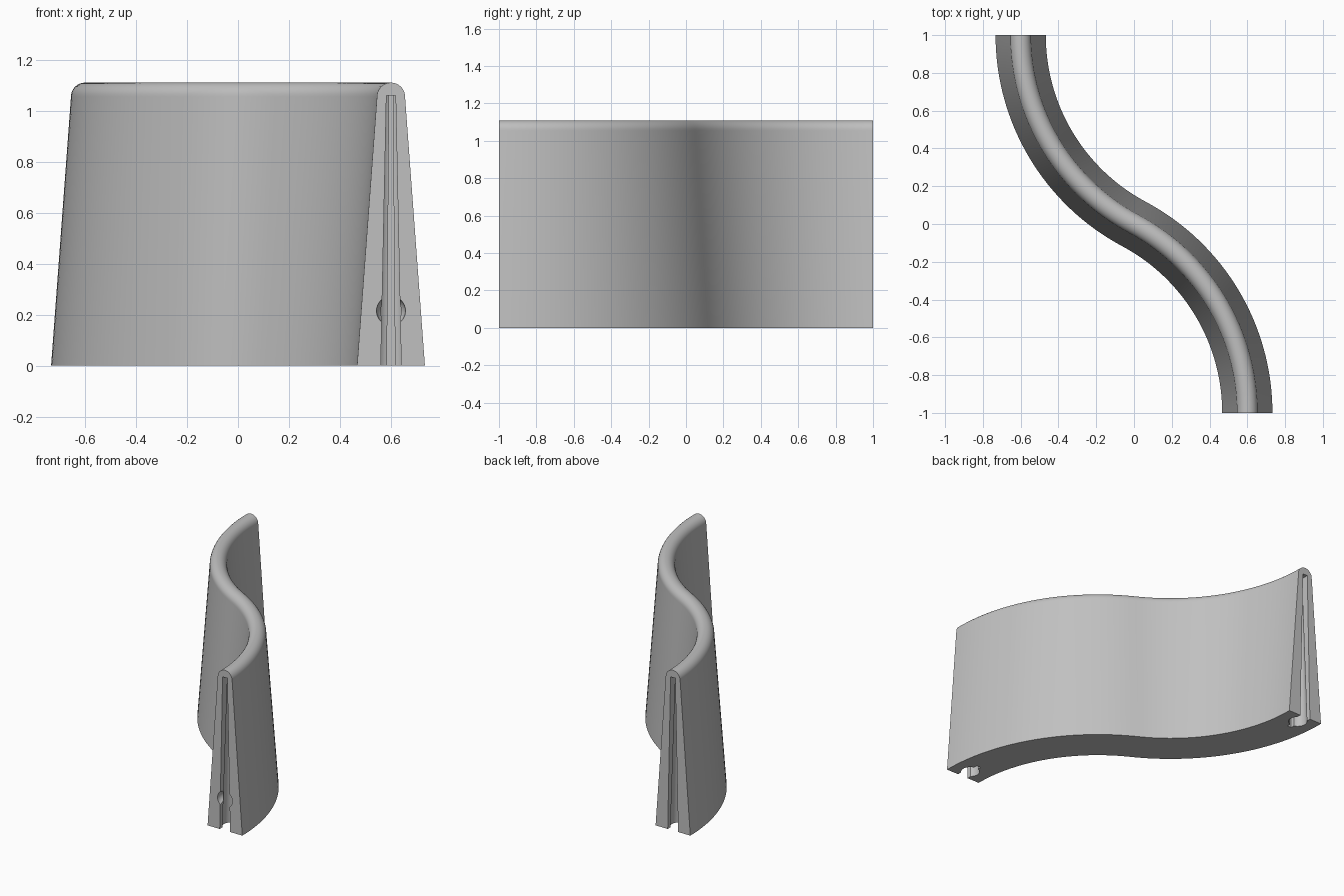
import bpy, bmesh, math
from mathutils import Matrix, Vector

if "Cube" in bpy.data.objects:
    bpy.data.objects.remove(bpy.data.objects["Cube"], do_unlink=True)

HEIGHT, END_X = 1.11, 0.6
BASE_HALF, TOP_R = 0.133, 0.055
STEPS = 32

grey = bpy.data.materials.new("light_grey")
grey.use_nodes = True
grey.diffuse_color = (0.53, 0.53, 0.53, 1)
grey.node_tree.nodes["Principled BSDF"].inputs["Base Color"].default_value = grey.diffuse_color


def make_object(name, bm):
    bmesh.ops.recalc_face_normals(bm, faces=bm.faces)
    mesh = bpy.data.meshes.new(name)
    bm.to_mesh(mesh)
    bm.free()
    mesh.materials.append(grey)
    obj = bpy.data.objects.new(name, mesh)
    bpy.context.collection.objects.link(obj)
    return obj


def loft(bm, loops):
    """Skin a list of closed loops and cap both ends."""
    rings = [[bm.verts.new(p) for p in loop] for loop in loops]
    n = len(rings[0])
    for a, b in zip(rings, rings[1:]):
        for i in range(n):
            bm.faces.new((a[i], a[(i + 1) % n], b[(i + 1) % n], b[i]))
    bm.faces.new(rings[0])
    bm.faces.new(rings[-1])


# Path: two equal arcs meeting in the middle, square to both ends
radius = (END_X ** 2 + 1) / (2 * END_X)
sweep = math.asin(1 / radius)
half = []
for i in range(STEPS + 1):
    a = sweep * i / STEPS
    out = Vector((math.cos(a), math.sin(a), 0))
    half.append((Vector((END_X - radius, -1, 0)) + out * radius, out))
path = half + [(-p, n) for p, n in reversed(half[:-1])]

# Wall section: tapered sides with a rounded crest
section = [(-BASE_HALF, 0), (BASE_HALF, 0)]
for i in range(17):
    a = math.pi * i / 16
    section.append((TOP_R * math.cos(a), HEIGHT - TOP_R + TOP_R * math.sin(a)))

bm = bmesh.new()
loft(bm, [[p + n * u + Vector((0, 0, z)) for u, z in section] for p, n in path])
wall = make_object("curved_wall", bm)


# Keyhole socket: tapered mouth, round core and narrow relief notch
def keyhole(s, z):
    mouth, core, notch = 0.04 * s, 0.06 * s, 0.016 * s
    pts = [(mouth, -0.1)]
    start, stop = math.asin(mouth / core), math.pi - math.asin(notch / core)
    right = []
    for i in range(15):
        a = start + (stop - start) * i / 14
        right.append((core * math.sin(a), 0.075 - core * math.cos(a)))
    pts += right + [(notch, 0.16)]
    pts += [(-x, y) for x, y in reversed(pts)]
    return [Vector((END_X + x, -1 + y, z)) for x, y in pts]


SOCKET_TOP = 1.06
slope = (1 - 0.45) / SOCKET_TOP
cutters = []
for end, turn in (("front", 0), ("back", math.pi)):
    spin = Matrix.Rotation(turn, 4, "Z")
    bm = bmesh.new()
    loft(bm, [keyhole(1 - slope * z, z) for z in (-0.05, SOCKET_TOP)])
    bm.transform(spin)
    cutters.append(make_object(end + "_socket_cutter", bm))

    # Round detent in the end face
    bm = bmesh.new()
    bmesh.ops.create_uvsphere(bm, u_segments=32, v_segments=16, radius=0.057)
    bm.transform(spin @ Matrix.Translation((END_X, -1, 0.215)))
    cutters.append(make_object(end + "_detent_cutter", bm))

bpy.context.view_layer.objects.active = wall
wall.select_set(True)
for cutter in cutters:
    cutter.hide_render = True
    mod = wall.modifiers.new(cutter.name, "BOOLEAN")
    mod.operation, mod.solver, mod.object = "DIFFERENCE", "EXACT", cutter
    bpy.ops.object.modifier_apply(modifier=mod.name)
    bpy.data.objects.remove(cutter, do_unlink=True)

bpy.ops.object.select_all(action="DESELECT")
wall.select_set(True)
bpy.ops.object.shade_smooth_by_angle(angle=math.radians(30))
